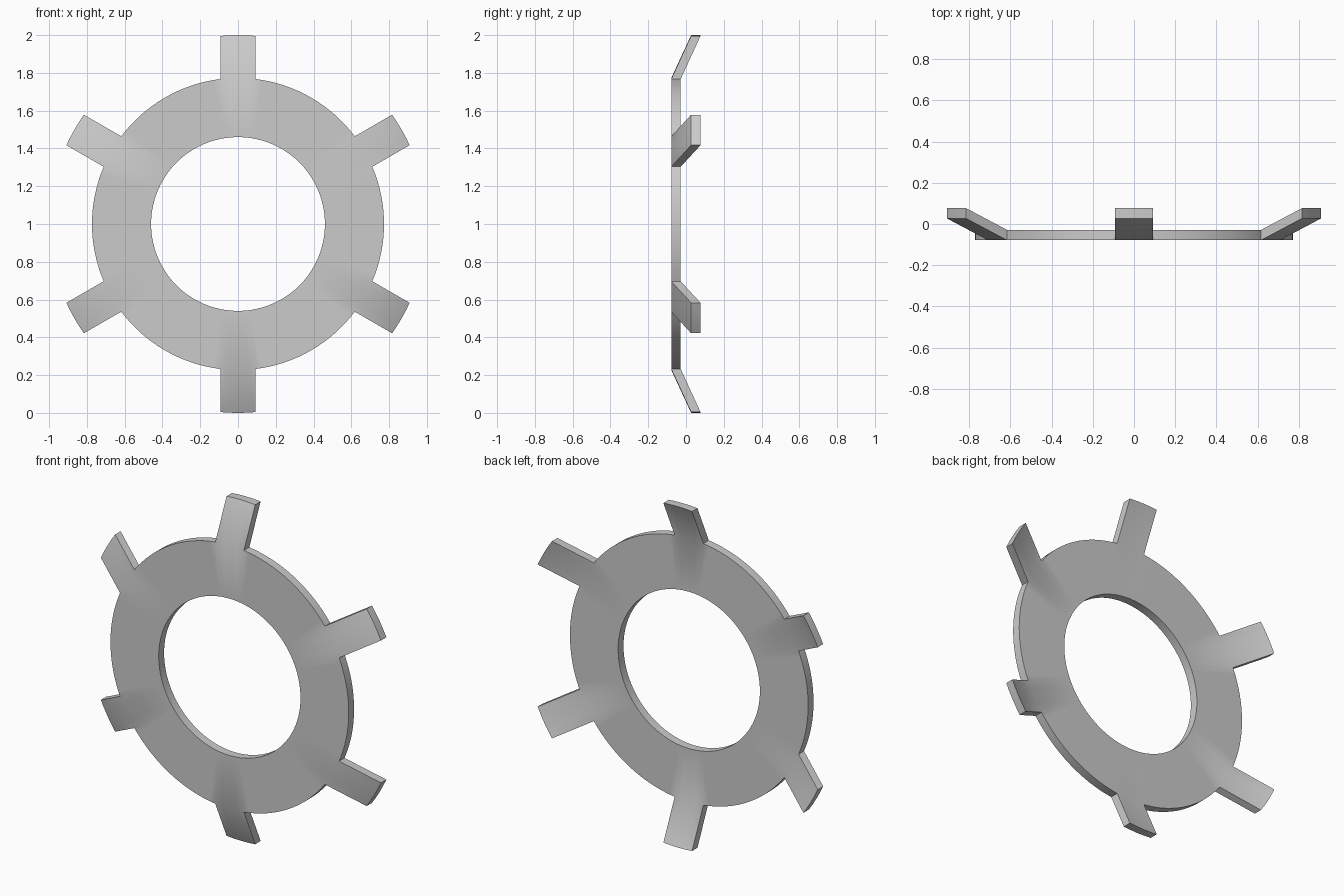
import bpy
import bmesh
from math import asin, cos, sin, pi, radians
from mathutils import Vector

if "Cube" in bpy.data.objects:
    bpy.data.objects.remove(bpy.data.objects["Cube"])

INNER, OUTER, TIP = 0.46, 0.773, 1.0
HALF_WIDTH = 0.093
FRONT, THICKNESS, BEND = -0.078, 0.05, 0.105
TABS, TAB_STEPS, RIM_STEPS = 6, 4, 16

# Flat grey metal
metal = bpy.data.materials.new("grey metal")
metal.use_nodes = True
grey = (0.6, 0.6, 0.6, 1)
metal.diffuse_color = grey
metal.node_tree.nodes["Principled BSDF"].inputs["Base Color"].default_value = grey

bm = bmesh.new()


def point(radius, angle, y=FRONT):
    return bm.verts.new((radius * cos(angle), y, 1 + radius * sin(angle)))


# Angles round the ring: fine steps across each tab, then along the rim
half = asin(HALF_WIDTH / OUTER)
sector = 2 * pi / TABS
angles = []
for t in range(TABS):
    middle = radians(90) + t * sector
    angles += [middle - half + 2 * half * i / TAB_STEPS for i in range(TAB_STEPS)]
    angles += [middle + half + (sector - 2 * half) * i / RIM_STEPS for i in range(RIM_STEPS)]

# Front of the ring
inner = [point(INNER, a) for a in angles]
outer = [point(OUTER, a) for a in angles]
count = len(angles)
for i in range(count):
    j = (i + 1) % count
    bm.faces.new((inner[i], inner[j], outer[j], outer[i]))

# Tabs with parallel sides, bent towards the back
tip_half = asin(HALF_WIDTH / TIP)
for t in range(TABS):
    start = t * (TAB_STEPS + RIM_STEPS)
    middle = radians(90) + t * sector
    tips = [point(TIP, middle + tip_half * (2 * i / TAB_STEPS - 1), FRONT + BEND)
            for i in range(TAB_STEPS + 1)]
    for i in range(TAB_STEPS):
        a, b = outer[start + i], outer[start + i + 1]
        bm.faces.new((a, b, tips[i + 1], tips[i]))

# Thickness, straight back along y
result = bmesh.ops.extrude_face_region(bm, geom=bm.faces[:])
back = [v for v in result["geom"] if isinstance(v, bmesh.types.BMVert)]
bmesh.ops.translate(bm, verts=back, vec=Vector((0, THICKNESS, 0)))
bmesh.ops.recalc_face_normals(bm, faces=bm.faces[:])

mesh = bpy.data.meshes.new("tabbed_ring")
bm.to_mesh(mesh)
bm.free()
mesh.materials.append(metal)
ring = bpy.data.objects.new("tabbed_ring", mesh)
bpy.context.collection.objects.link(ring)

# Smooth rim and bends, sharp outline edges
bpy.ops.object.select_all(action="DESELECT")
ring.select_set(True)
bpy.context.view_layer.objects.active = ring
bpy.ops.object.shade_smooth_by_angle(angle=radians(35))
